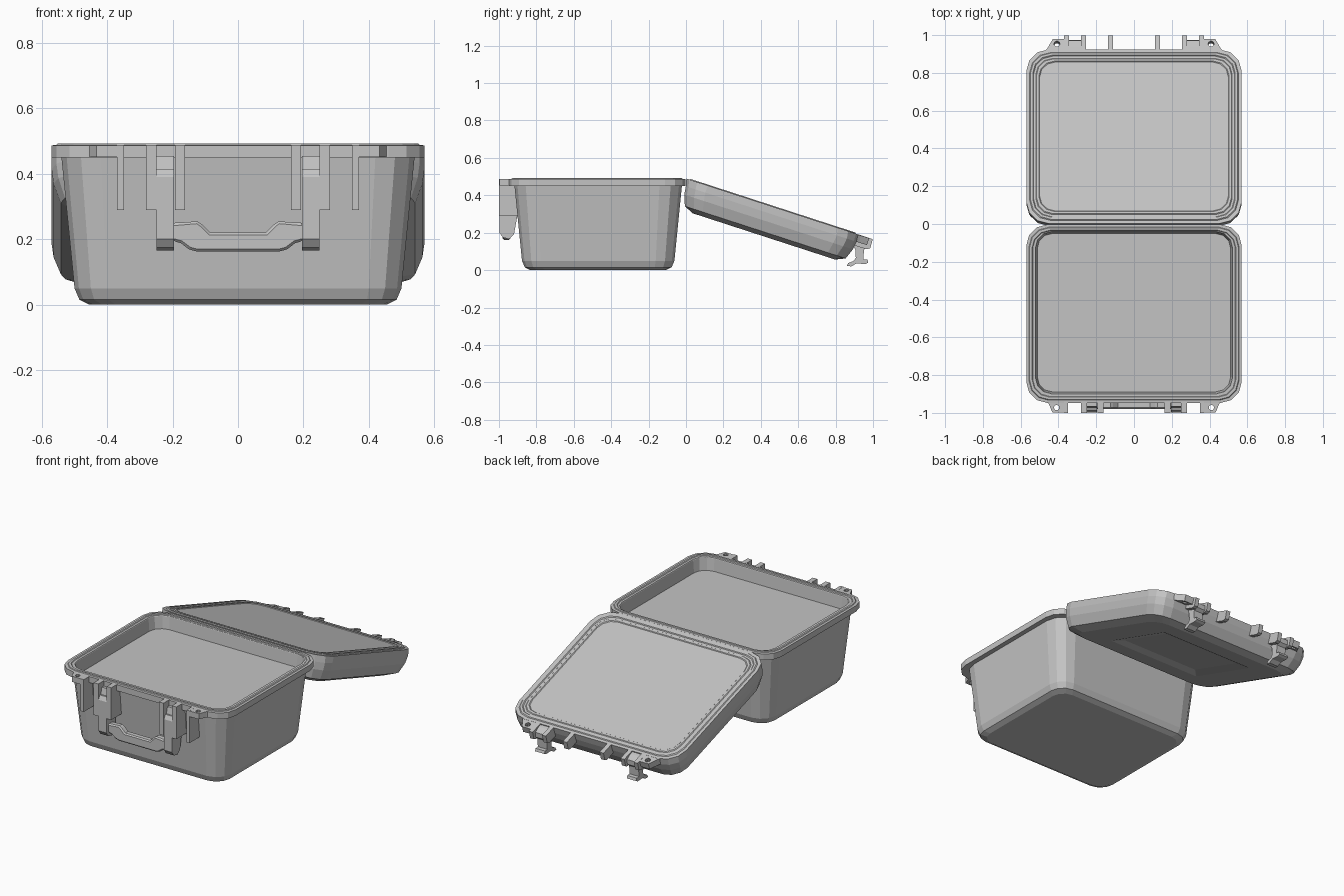
import bpy, bmesh
from math import sin, cos, pi, radians
from mathutils import Matrix

cube = bpy.data.objects.get("Cube")
if cube:
    bpy.data.objects.remove(cube, do_unlink=True)

COLOUR = (0.55, 0.55, 0.55, 1)
grey = bpy.data.materials.new("grey_plastic")
grey.use_nodes = True
grey.diffuse_color = COLOUR
grey.node_tree.nodes["Principled BSDF"].inputs["Base Color"].default_value = COLOUR

# The lid hangs open, hinged on the rear rim
LID = Matrix.Translation((0, 0, 0.49)) @ Matrix.Rotation(radians(-18), 4, "X")


def finish(name, bm, matrix=None, mirror=False):
    bmesh.ops.recalc_face_normals(bm, faces=bm.faces)
    mesh = bpy.data.meshes.new(name)
    bm.to_mesh(mesh)
    bm.free()
    mesh.materials.append(grey)
    obj = bpy.data.objects.new(name, mesh)
    bpy.context.collection.objects.link(obj)
    if matrix:
        obj.matrix_world = matrix
    if mirror:
        obj.modifiers.new("mirror", "MIRROR")
    return obj


def rounded_rect(hx, y0, y1, r, segments=3):
    corners = ((hx - r, y1 - r), (r - hx, y1 - r), (r - hx, y0 + r), (hx - r, y0 + r))
    pts = []
    for q, (cx, cy) in enumerate(corners):
        for i in range(segments + 1):
            a = (q + i / segments) * pi / 2
            pts.append((cx + r * cos(a), cy + r * sin(a)))
    return pts


def loft(name, rings, matrix=None):
    """Skin a stack of rounded rectangles, capped at both ends."""
    bm = bmesh.new()
    loops = [[bm.verts.new((x, y, z)) for x, y in rounded_rect(hx, y0, y1, r)]
             for hx, y0, y1, r, z in rings]
    for a, b in zip(loops, loops[1:]):
        for i in range(len(a)):
            j = (i + 1) % len(a)
            bm.faces.new((a[i], a[j], b[j], b[i]))
    bm.faces.new(loops[0])
    bm.faces.new(loops[-1])
    return finish(name, bm, matrix)


def prism(name, outlines, axis, lo, hi, matrix=None, mirror=True):
    """Extrude an outline, with optional holes, along one axis."""
    place = {"x": lambda p, h: (h, p[0], p[1]),
             "y": lambda p, h: (p[0], h, p[1]),
             "z": lambda p, h: (p[0], p[1], h)}[axis]
    bm = bmesh.new()
    ends = []
    for h in (lo, hi):
        loops = [[bm.verts.new(place(p, h)) for p in o] for o in outlines]
        edges = [bm.edges.new((l[i - 1], l[i])) for l in loops for i in range(len(l))]
        bmesh.ops.triangle_fill(bm, use_beauty=True, edges=edges)
        ends.append(loops)
    for a, b in zip(*ends):
        for i in range(len(a)):
            bm.faces.new((a[i - 1], a[i], b[i], b[i - 1]))
    return finish(name, bm, matrix, mirror)


def circle(cx, cy, r, n=10):
    return [(cx + r * cos(2 * pi * i / n), cy + r * sin(2 * pi * i / n)) for i in range(n)]


def insets(y0, y1, rows):
    return [(0.57 - off, y0 + off, y1 - off, r, z) for off, r, z in rows]


# Base shell: outside wall, lip, inside wall and floor
base_wall = [(0.115, 0.08, 0), (0.085, 0.09, 0.015), (0.07, 0.1, 0.05), (0.03, 0.12, 0.45)]
base_lip = [(0, 0.11, 0.45), (0, 0.11, 0.487), (0.014, 0.105, 0.488), (0.018, 0.1, 0.492),
            (0.03, 0.095, 0.492), (0.034, 0.09, 0.488)]
base_inside = [(0.048, 0.085, 0.488), (0.05, 0.085, 0.484), (0.058, 0.08, 0.41)]
loft("base_shell", insets(-0.947, 0.008, base_wall) + insets(-0.947, -0.003, base_lip)
     + insets(-0.947, 0.008, base_inside))

# Lid shell: recessed outer panel, wall, rim with shallow seal ridges, inner panel
lid_wall = [(0.08, 0.09, -0.166), (0.028, 0.1, -0.143), (0.006, 0.11, -0.085), (0, 0.11, -0.04)]
lid_rim = [(0, 0.12, 0), (0.018, 0.11, 0), (0.022, 0.11, 0.005), (0.034, 0.1, 0.005),
           (0.038, 0.1, 0), (0.05, 0.09, 0), (0.054, 0.09, 0.004),
           (0.066, 0.085, 0.004), (0.07, 0.085, 0)]
panel = [(0.265, 0.295, 0.685, 0.004, -0.15), (0.32, 0.24, 0.74, 0.004, -0.166)]
loft("lid_shell", panel + insets(0.012, 0.972, lid_wall) + insets(0.002, 0.972, lid_rim), LID)

# Ribs on the front of the base
rib = [(-1, 0.488), (-1, 0.29), (-0.895, 0.29), (-0.905, 0.44), (-0.94, 0.488)]
for i, (lo, hi) in enumerate(((0.349, 0.37), (0.25, 0.281), (0.162, 0.193))):
    prism(f"base_rib_{i + 1}", [rib], "x", lo, hi)

# Ribs on the free edge of the lid
lid_rib = [(0.96, 0), (1.05, 0), (1.052, -0.05), (1.035, -0.062), (0.955, -0.062)]
for i, (lo, hi) in enumerate(((0.344, 0.37), (0.254, 0.28), (0.111, 0.138))):
    prism(f"lid_rib_{i + 1}", [lid_rib], "x", lo, hi, LID)

# Padlock ears with holes
ear = [(0.475, -0.92), (0.452, -0.95), (0.432, -0.998), (0.36, -0.998), (0.36, -0.92)]
prism("base_ear", [ear, circle(0.41, -0.972, 0.014)], "z", 0.452, 0.487)
lid_ear = [(0.485, 0.94), (0.455, 0.985), (0.43, 1.03), (0.36, 1.03), (0.36, 0.94)]
prism("lid_ear", [lid_ear, circle(0.408, 1.003, 0.016)], "z", -0.04, -0.001, LID)

# Handle mounts hanging between the base ribs
mount = [(-0.91, 0.455), (-0.965, 0.455), (-0.975, 0.415), (-0.985, 0.415), (-0.998, 0.39),
         (-0.998, 0.2), (-0.98, 0.175), (-0.945, 0.165), (-0.92, 0.19), (-0.9, 0.3)]
prism("handle_mount", [mount], "x", 0.196, 0.25)

# Carry handle
half = [(0.2, 0.25), (0.16, 0.252), (0.125, 0.255), (0.11, 0.245), (0.085, 0.22)]
low = [(0.125, 0.162), (0.15, 0.169), (0.175, 0.188), (0.2, 0.195)]
outline = half + [(-x, z) for x, z in reversed(half)]
outline += [(-x, z) for x, z in reversed(low)] + low
handle = prism("carry_handle", [outline], "y", -0.98, -0.938, mirror=False)
bevel = handle.modifiers.new("bevel", "BEVEL")
bevel.width = 0.012
bevel.segments = 1
bevel.limit_method = "ANGLE"
bevel.angle_limit = radians(60)

# Open latches hanging from the lid edge
latch = [(0.905, 0.19), (0.94, 0.178), (0.972, 0.155), (0.97, 0.125), (0.952, 0.11),
         (0.948, 0.058), (0.97, 0.056), (0.975, 0.04), (0.96, 0.033), (0.91, 0.035),
         (0.885, 0.02), (0.86, 0.022), (0.868, 0.038), (0.895, 0.048), (0.908, 0.065),
         (0.905, 0.11), (0.89, 0.14)]
prism("lid_latch", [latch], "x", 0.28, 0.344)
